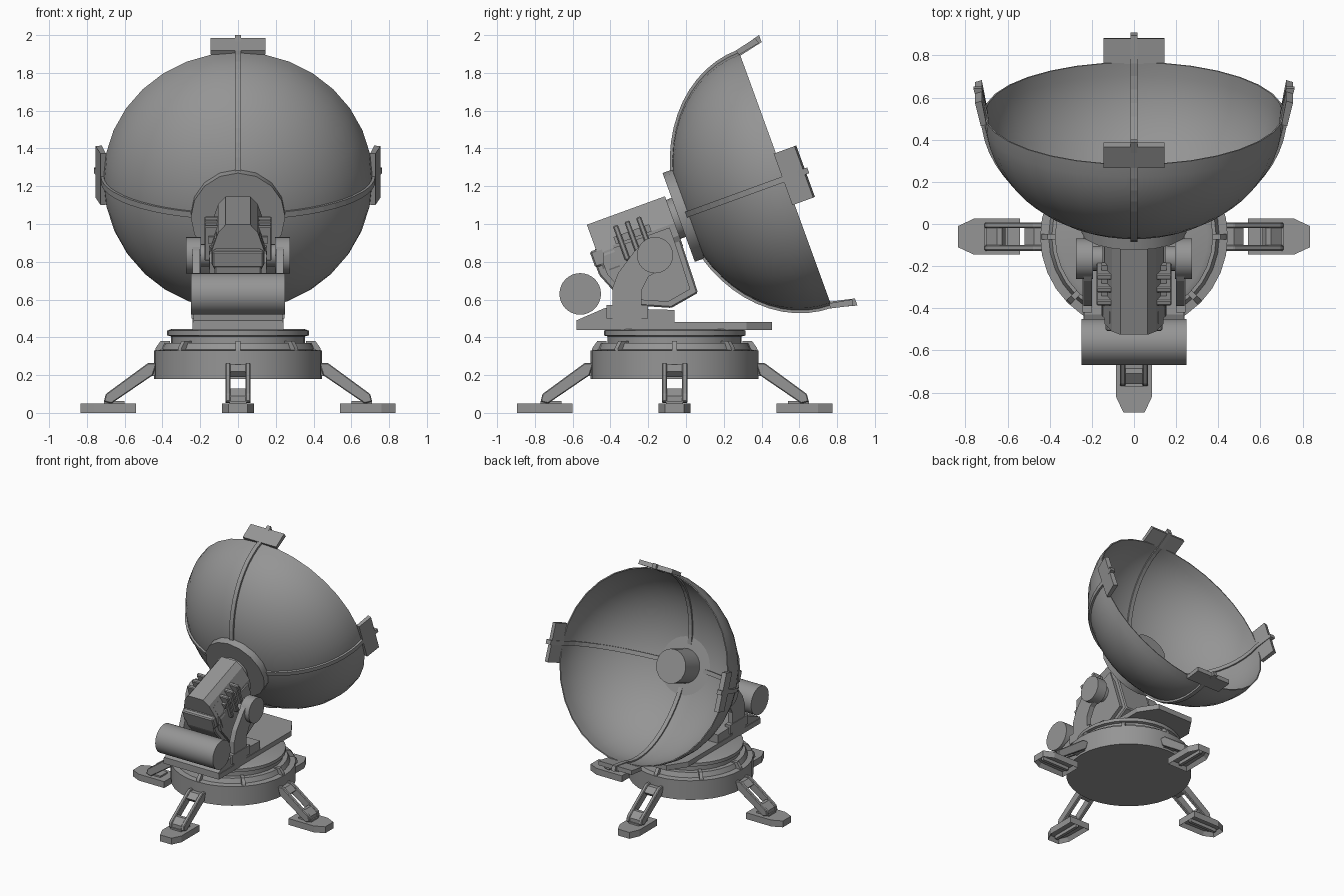
import bpy, bmesh
from math import pi, sin, cos, radians
from mathutils import Matrix, Vector

cube = bpy.data.objects.get("Cube")
if cube:
    bpy.data.objects.remove(cube, do_unlink=True)

grey = bpy.data.materials.new("metal_grey")
grey.use_nodes = True
grey.diffuse_color = (0.3, 0.3, 0.3, 1)
grey.node_tree.nodes["Principled BSDF"].inputs["Base Color"].default_value = (0.3, 0.3, 0.3, 1)

I = Matrix.Identity(4)
TILT = Matrix.Translation((0, 0.525, 1.24)) @ Matrix.Rotation(radians(20), 4, "X")  # y = dish axis
BASE = Matrix.Translation((0, -0.06, 0))


def finish(name, bm, mat=I, smooth=True):
    bmesh.ops.recalc_face_normals(bm, faces=bm.faces)
    bm.transform(mat)
    me = bpy.data.meshes.new(name)
    bm.to_mesh(me)
    bm.free()
    me.materials.append(grey)
    ob = bpy.data.objects.new(name, me)
    bpy.context.collection.objects.link(ob)
    if smooth:
        bpy.ops.object.select_all(action="DESELECT")
        ob.select_set(True)
        bpy.context.view_layer.objects.active = ob
        bpy.ops.object.shade_smooth_by_angle(angle=radians(30))
    return ob


def extrude(name, points, offset, mat=I, bevel=0):
    """Close a flat outline and extrude it along the offset."""
    bm = bmesh.new()
    face = bm.faces.new([bm.verts.new(p) for p in points])
    new = bmesh.ops.extrude_face_region(bm, geom=[face])["geom"]
    bmesh.ops.translate(bm, vec=offset, verts=[v for v in new if isinstance(v, bmesh.types.BMVert)])
    if bevel:
        bmesh.ops.bevel(bm, geom=bm.edges[:], offset=bevel, segments=1, affect="EDGES")
    return finish(name, bm, mat, False)


def side_prism(name, profile, x0, x1, mat=I, bevel=0):
    return extrude(name, [(x0, y, z) for y, z in profile], Vector((x1 - x0, 0, 0)), mat, bevel)


def box(name, lo, hi, mat=I, bevel=0):
    return side_prism(name, [(lo[1], lo[2]), (hi[1], lo[2]), (hi[1], hi[2]), (lo[1], hi[2])],
                      lo[0], hi[0], mat, bevel)


def lathe(name, profile, sides, mat=I):
    """Spin (radius, height) points round local z."""
    bm = bmesh.new()
    rings = []
    for r, h in profile:
        if r == 0:
            rings.append([bm.verts.new((0, 0, h))] * sides)
        else:
            rings.append([bm.verts.new((r * cos(2 * pi * i / sides), r * sin(2 * pi * i / sides), h))
                          for i in range(sides)])
    for low, high in zip(rings, rings[1:]):
        for i in range(sides):
            j = (i + 1) % sides
            bm.faces.new(list(dict.fromkeys((low[i], low[j], high[j], high[i]))))
    return finish(name, bm, mat)


def cylinder(name, r, h0, h1, sides, mat=I):
    return lathe(name, [(0, h0), (r, h0), (r, h1), (0, h1)], sides, mat)


# Round base with stepped turntable rings
lathe("base", [(0, 0.18), (0.445, 0.18), (0.445, 0.33), (0.405, 0.335), (0.39, 0.37), (0.355, 0.37),
               (0.355, 0.405), (0.375, 0.41), (0.375, 0.435), (0.35, 0.445), (0, 0.445)], 32, BASE)
for i in range(8):
    side_prism("base_lug", [(0.36, 0.32), (0.442, 0.32), (0.435, 0.345), (0.41, 0.38), (0.36, 0.38)],
               -0.013, 0.013, BASE @ Matrix.Rotation(i * pi / 4, 4, "Z"))

# Four folding legs, each modelled pointing along +y
for i in range(4):
    M = BASE @ Matrix.Rotation(i * pi / 2, 4, "Z")
    foot = [(-0.085, 0.54), (0.085, 0.54), (0.085, 0.76), (0.05, 0.835), (-0.05, 0.835), (-0.085, 0.76)]
    bm = bmesh.new()
    sole = bm.faces.new([bm.verts.new((x, y, 0)) for x, y in foot])
    new = bmesh.ops.extrude_face_region(bm, geom=[sole])["geom"]
    bmesh.ops.translate(bm, vec=(0, 0, 0.05), verts=[v for v in new if isinstance(v, bmesh.types.BMVert)])
    bmesh.ops.recalc_face_normals(bm, faces=bm.faces)
    bottom = [f for f in bm.faces if f.normal.z < -0.9]
    bmesh.ops.inset_region(bm, faces=bottom, thickness=0.022, depth=-0.03)
    finish("foot", bm, M, False)
    box("foot_tread", (-0.012, 0.57, 0.005), (0.012, 0.8, 0.04), M)
    box("ankle", (-0.045, 0.6, 0.045), (0.045, 0.71, 0.062), M)
    for s in (-1, 1):
        side_prism("leg_rail", [(0.43, 0.265), (0.475, 0.265), (0.7, 0.1), (0.71, 0.06), (0.67, 0.05),
                                (0.45, 0.2)], s * 0.04, s * 0.067, M, 0.005)
    side_prism("leg_top_bar", [(0.42, 0.255), (0.475, 0.255), (0.52, 0.22), (0.49, 0.19), (0.42, 0.2)],
               -0.045, 0.045, M)
    side_prism("leg_bottom_bar", [(0.625, 0.13), (0.65, 0.13), (0.7, 0.09), (0.7, 0.055), (0.66, 0.055),
                                  (0.61, 0.1)], -0.045, 0.045, M)

# Turntable deck and raised cradle
deck = [(-0.24, -0.58), (0.24, -0.58), (0.24, 0.32), (0.15, 0.455), (-0.15, 0.455), (-0.24, 0.32)]
extrude("deck", [(x, y, 0.44) for x, y in deck], Vector((0, 0, 0.04)))
side_prism("cradle", [(-0.58, 0.475), (-0.58, 0.49), (-0.43, 0.555), (-0.06, 0.545), (-0.06, 0.475)],
           -0.235, 0.235)

# Drive drum across the front
ACROSS = Matrix.Rotation(pi / 2, 4, "Y")
cylinder("drive_drum", 0.11, -0.25, 0.25, 32, Matrix.Translation((0, -0.56, 0.63)) @ ACROSS)

# Yoke arms and pivots
arm = [(-0.39, 0.48), (-0.39, 0.66), (-0.36, 0.74), (-0.27, 0.86), (-0.21, 0.91), (-0.164, 0.92),
       (-0.09, 0.87), (-0.09, 0.79), (-0.2, 0.72), (-0.235, 0.65), (-0.235, 0.48)]
for s in (-1, 1):
    side_prism("yoke_arm", arm, s * 0.2, s * 0.24)
    box("arm_foot", (s * 0.2, -0.42, 0.5), (s * 0.245, -0.2, 0.57))
    cylinder("pivot_disc", 0.096, s * 0.195, s * 0.275, 24, Matrix.Translation((0, -0.164, 0.835)) @ ACROSS)
cylinder("pivot_axle", 0.06, -0.2, 0.2, 16, Matrix.Translation((0, -0.164, 0.835)) @ ACROSS)

# Tilting gearbox below, with raised side covers
gear = [(-1.07, 0.0), (-0.63, 0.0), (-0.63, -0.09), (-0.64, -0.41), (-0.8, -0.437), (-1.02, -0.34),
        (-1.1, -0.143), (-1.1, -0.06)]
side_prism("gearbox", gear, -0.125, 0.125, TILT, 0.008)
mid = Vector((-0.84, -0.21))
cover = [mid + (Vector(p) - mid) * 0.84 for p in gear]
side_prism("gearbox_cover", [tuple(p) for p in cover], -0.15, 0.15, TILT)

# Chamfered receiver housing on the dish axis
half = [(0.065, 0.13), (0.105, 0.085), (0.14, -0.02), (0.14, -0.09), (0.11, -0.15)]
section = half + [(-x, z) for x, z in reversed(half)]
extrude("receiver_housing", [(x, -1.07, z) for x, z in section], Vector((0, 0.44, 0)), TILT)
extrude("housing_collar", [(x * 1.1, -1.04, z * 1.06 - 0.035) for x, z in section[1:-1]],
        Vector((0, 0.06, 0)), TILT)
box("housing_front_plate", (-0.135, -1.105, -0.1), (0.135, -1.06, -0.01), TILT, 0.008)
for a in (-0.93, -0.865, -0.8):
    for s in (-1, 1):
        box("cooling_fin", (s * 0.09, a - 0.014, -0.12), (s * 0.178, a + 0.014, 0.075), TILT, 0.006)
for s in (-1, 1):
    box("fin_rail", (s * 0.1, -0.96, -0.02), (s * 0.155, -0.76, 0.02), TILT)

# Neck, mounting plate and feed horn along the dish axis
AXIS = TILT @ Matrix.Rotation(-pi / 2, 4, "X")
cylinder("neck", 0.11, -0.66, -0.57, 20, AXIS)
cylinder("mounting_plate", 0.25, -0.6, -0.545, 16, AXIS)
cylinder("feed_horn", 0.125, -0.575, -0.36, 24, AXIS)

# Thin bowl
R, DEPTH, STEPS = 0.713, 0.58, 14


def bowl(t, grow=0):
    return ((R + grow) * sin(t), -(DEPTH + grow) * cos(t))


angles = [i * pi / 2 / STEPS for i in range(STEPS + 1)]
lathe("dish", [bowl(t) for t in angles] + [bowl(t, -0.008) for t in reversed(angles)], 32, AXIS)

# Four ribs following the bowl, each ending in a flared rim tab
rib_out = [bowl(t, 0.014) for t in angles[1:]] + [(0.762, 0.13)]
rib_in = [(0.722, 0.13)] + [bowl(t, -0.02) for t in reversed(angles[1:])]
for i in range(4):
    M = TILT @ Matrix.Rotation(i * pi / 2, 4, "Y")
    side_prism("dish_rib", [(h, r) for r, h in rib_out + rib_in], -0.016, 0.016, M)
    side_prism("rim_tab", [(-0.005, 0.7), (-0.012, 0.727), (0.105, 0.754), (0.115, 0.722)],
               -0.145, 0.145, M)
